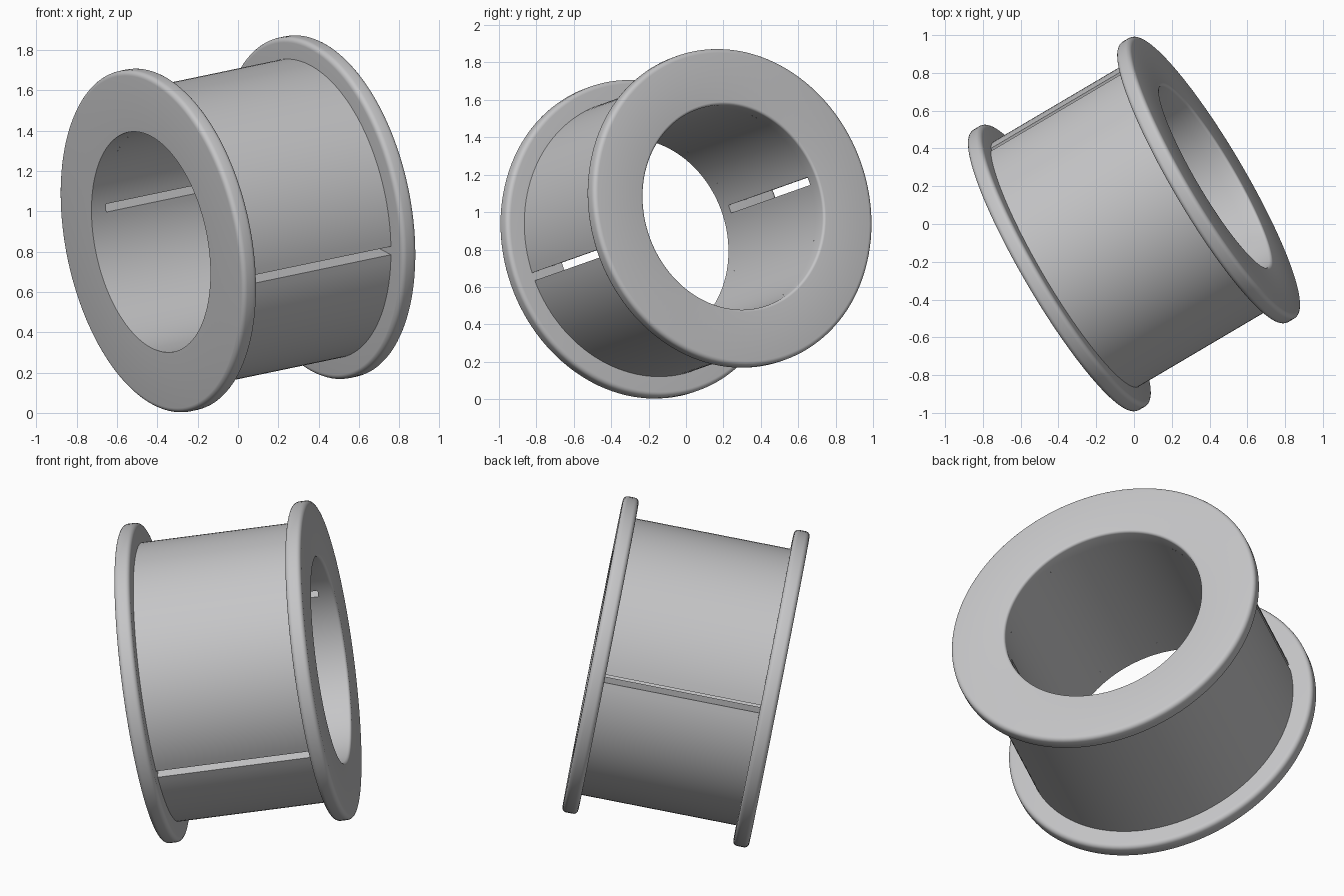
import bpy, bmesh, math
from mathutils import Matrix, Vector

cube = bpy.data.objects.get("Cube")
if cube:
    bpy.data.objects.remove(cube, do_unlink=True)

# Main dimensions
RIM, BARREL, BORE = 0.862, 0.754, 0.556
INNER, THICK = 0.423, 0.086
SLOT = 0.043
SEGS = 128

# Tilted frame: x points at a slot, z runs along the bore
axis = Vector((0.848, 0.5, 0.177)).normalized()
side = axis.cross(Vector((0.53, -0.80, -0.275))).normalized()
out = side.cross(axis)
frame = Matrix((out, side, axis)).transposed().to_4x4()
frame.translation = (0, 0, 0.9375)

grey = bpy.data.materials.new("grey")
grey.use_nodes = True
colour = (0.56, 0.56, 0.57, 1)
grey.diffuse_color = colour
grey.node_tree.nodes["Principled BSDF"].inputs["Base Color"].default_value = colour


def finish(name, bm):
    bmesh.ops.recalc_face_normals(bm, faces=bm.faces)
    mesh = bpy.data.meshes.new(name)
    bm.to_mesh(mesh)
    bm.free()
    mesh.materials.append(grey)
    obj = bpy.data.objects.new(name, mesh)
    bpy.context.collection.objects.link(obj)
    obj.matrix_world = frame
    bpy.ops.object.select_all(action='DESELECT')
    obj.select_set(True)
    bpy.context.view_layer.objects.active = obj
    bpy.ops.object.shade_smooth_by_angle(angle=math.radians(35))


def fillet(r, z, radius, start, steps=5):
    """Quarter circle of profile points around (r, z)."""
    angles = [start + math.pi / 2 * i / steps for i in range(steps + 1)]
    return [(r + radius * math.cos(a), z + radius * math.sin(a)) for a in angles]


def flange(name, sign, hole_fillet):
    # Ring profile from the inner face outwards, with a rounded rim
    f, end = 0.025, INNER + THICK
    profile = [(BORE, INNER)]
    profile += fillet(RIM - f, INNER + f, f, -math.pi / 2)
    profile += fillet(RIM - f, end - f, f, 0)
    if hole_fillet:
        h = hole_fillet
        profile += fillet(BORE + h, end - h, h, math.pi / 2)
    else:
        profile.append((BORE, end))
    bm = bmesh.new()
    rings = []
    for i in range(SEGS):
        a = math.tau * i / SEGS
        rings.append([bm.verts.new((r * math.cos(a), r * math.sin(a), sign * z))
                      for r, z in profile])
    for i, ring in enumerate(rings):
        nxt = rings[(i + 1) % SEGS]
        for j in range(len(profile)):
            k = (j + 1) % len(profile)
            bm.faces.new((ring[j], ring[k], nxt[k], nxt[j]))
    finish(name, bm)


def half_barrel(name, turn):
    # Half shell whose ends leave parallel-sided slots
    bm = bmesh.new()
    steps = SEGS // 2
    rows = []
    for i in range(steps + 1):
        row = []
        for r, z in ((BARREL, -INNER), (BARREL, INNER), (BORE, INNER), (BORE, -INNER)):
            gap = math.asin(SLOT / 2 / r)
            a = turn + gap + (math.pi - 2 * gap) * i / steps
            row.append(bm.verts.new((r * math.cos(a), r * math.sin(a), z)))
        rows.append(row)
    for a, b in zip(rows, rows[1:]):
        bm.faces.new((a[0], a[1], b[1], b[0]))
        bm.faces.new((a[2], a[3], b[3], b[2]))
    # Slot walls
    bm.faces.new(rows[0])
    bm.faces.new(rows[-1])
    finish(name, bm)


flange("right_flange", -1, 0)
flange("left_flange", 1, 0.015)
half_barrel("upper_barrel", math.pi)
half_barrel("lower_barrel", 0)
